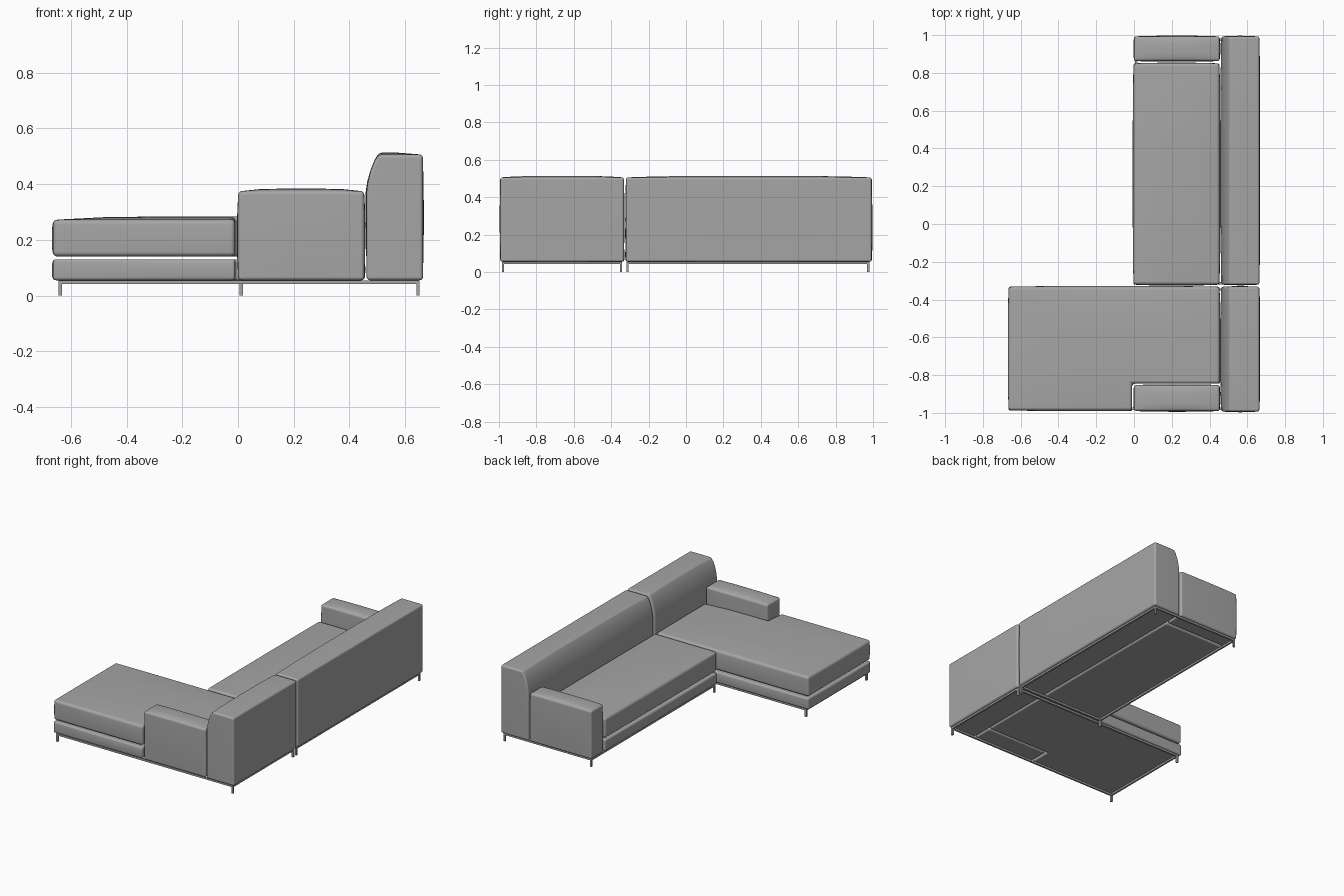
import bpy
import bmesh
from mathutils import Vector

cube = bpy.data.objects.get("Cube")
if cube:
    bpy.data.objects.remove(cube, do_unlink=True)


def material(name, value):
    mat = bpy.data.materials.new(name)
    mat.use_nodes = True
    colour = (value, value, value, 1)
    mat.diffuse_color = colour
    mat.node_tree.nodes["Principled BSDF"].inputs["Base Color"].default_value = colour
    return mat


GREY = material("grey", 0.38)


def add_object(name, bm):
    bmesh.ops.recalc_face_normals(bm, faces=bm.faces)
    mesh = bpy.data.meshes.new(name)
    bm.to_mesh(mesh)
    bm.free()
    mesh.materials.append(GREY)
    obj = bpy.data.objects.new(name, mesh)
    bpy.context.collection.objects.link(obj)
    return obj


def upholster(name, points, sweep, cuts=(6, 6, 4), crown=0.01, bulge=0.004, radius=0.012):
    """Sweep an outline, divide it, swell the faces and round the edges."""
    bm = bmesh.new()
    face = bm.faces.new([bm.verts.new(p) for p in points])
    ext = bmesh.ops.extrude_face_region(bm, geom=[face])
    moved = [g for g in ext["geom"] if isinstance(g, bmesh.types.BMVert)]
    bmesh.ops.translate(bm, verts=moved, vec=sweep)
    low = Vector([min(v.co[i] for v in bm.verts) for i in range(3)])
    high = Vector([max(v.co[i] for v in bm.verts) for i in range(3)])
    for axis in range(3):
        normal = Vector([float(i == axis) for i in range(3)])
        for k in range(1, cuts[axis]):
            bmesh.ops.bisect_plane(
                bm, geom=bm.verts[:] + bm.edges[:] + bm.faces[:],
                plane_co=low.lerp(high, k / cuts[axis]), plane_no=normal)
    mid, half = (low + high) / 2, (high - low) / 2
    for v in bm.verts:
        u, t, w = [(v.co[i] - mid[i]) / half[i] for i in range(3)]
        fu, ft, fw = 1 - u ** 4, 1 - t ** 4, 1 - w ** 4
        v.co.x += bulge * u * abs(u) ** 3 * ft * fw
        v.co.y += bulge * t * abs(t) ** 3 * fu * fw
        v.co.z += crown * max(w, 0) ** 8 * fu * ft
    obj = add_object(name, bm)
    obj.data.shade_smooth()
    bevel = obj.modifiers.new("rounded_edges", "BEVEL")
    bevel.width = radius
    bevel.segments = 3
    bevel.limit_method = "ANGLE"
    bevel.angle_limit = 0.7
    bevel.use_clamp_overlap = False
    bevel.harden_normals = True


def slab(name, outline, z0, z1, **options):
    upholster(name, [(x, y, z0) for x, y in outline], (0, 0, z1 - z0), **options)


def rect(x0, x1, y0, y1):
    return [(x0, y0), (x1, y0), (x1, y1), (x0, y1)]


# Seats: a straight bench and an L-shaped chaise notched around its arm
bench = rect(-0.003, 0.453, -0.321, 0.85)
chaise = [(-0.664, -0.987), (-0.01, -0.987), (-0.01, -0.845),
          (0.453, -0.845), (0.453, -0.332), (-0.664, -0.332)]
for name, outline in (("bench", bench), ("chaise", chaise)):
    slab(name + "_base", outline, 0.055, 0.13, crown=0, radius=0.01)
    slab(name + "_cushion", outline, 0.14, 0.272, crown=0.012, radius=0.016)

# Arms
slab("bench_arm", rect(0.001, 0.453, 0.863, 0.993), 0.055, 0.374)
slab("chaise_arm", rect(0.001, 0.453, -0.99, -0.853), 0.055, 0.374)

# Backrests with a curved, leaning front
profile = [(0.462, 0.055), (0.462, 0.37), (0.467, 0.41), (0.477, 0.45),
           (0.49, 0.483), (0.506, 0.506), (0.664, 0.506), (0.664, 0.055)]
for name, y0, y1 in (("bench_back", -0.321, 0.993), ("chaise_back", -0.993, -0.332)):
    upholster(name, [(x, y0, z) for x, z in profile], (0, y1 - y0, 0),
              cuts=(2, 8, 2), crown=0.008)


# Metal frames: thin perimeter rails with a leg at each corner
def add_box(bm, x0, x1, y0, y1, z0, z1):
    new = bmesh.ops.create_cube(bm, size=1)["verts"]
    bmesh.ops.scale(bm, verts=new, vec=(x1 - x0, y1 - y0, z1 - z0))
    bmesh.ops.translate(bm, verts=new, vec=((x0 + x1) / 2, (y0 + y1) / 2, (z0 + z1) / 2))


def frame(name, x0, x1, y0, y1):
    r, bottom, top = 0.006, 0.042, 0.054
    bm = bmesh.new()
    for y in (y0, y1):
        add_box(bm, x0 - r, x1 + r, y - r, y + r, bottom, top)
    for x in (x0, x1):
        add_box(bm, x - r, x + r, y0 + r, y1 - r, bottom, top)
    add_object(name + "_rails", bm)
    bm = bmesh.new()
    for x in (x0, x1):
        for y in (y0, y1):
            add_box(bm, x - r, x + r, y - r, y + r, 0, bottom)
    add_object(name + "_legs", bm)


frame("bench_frame", 0.012, 0.646, -0.313, 0.975)
frame("chaise_frame", -0.638, 0.646, -0.978, -0.347)
